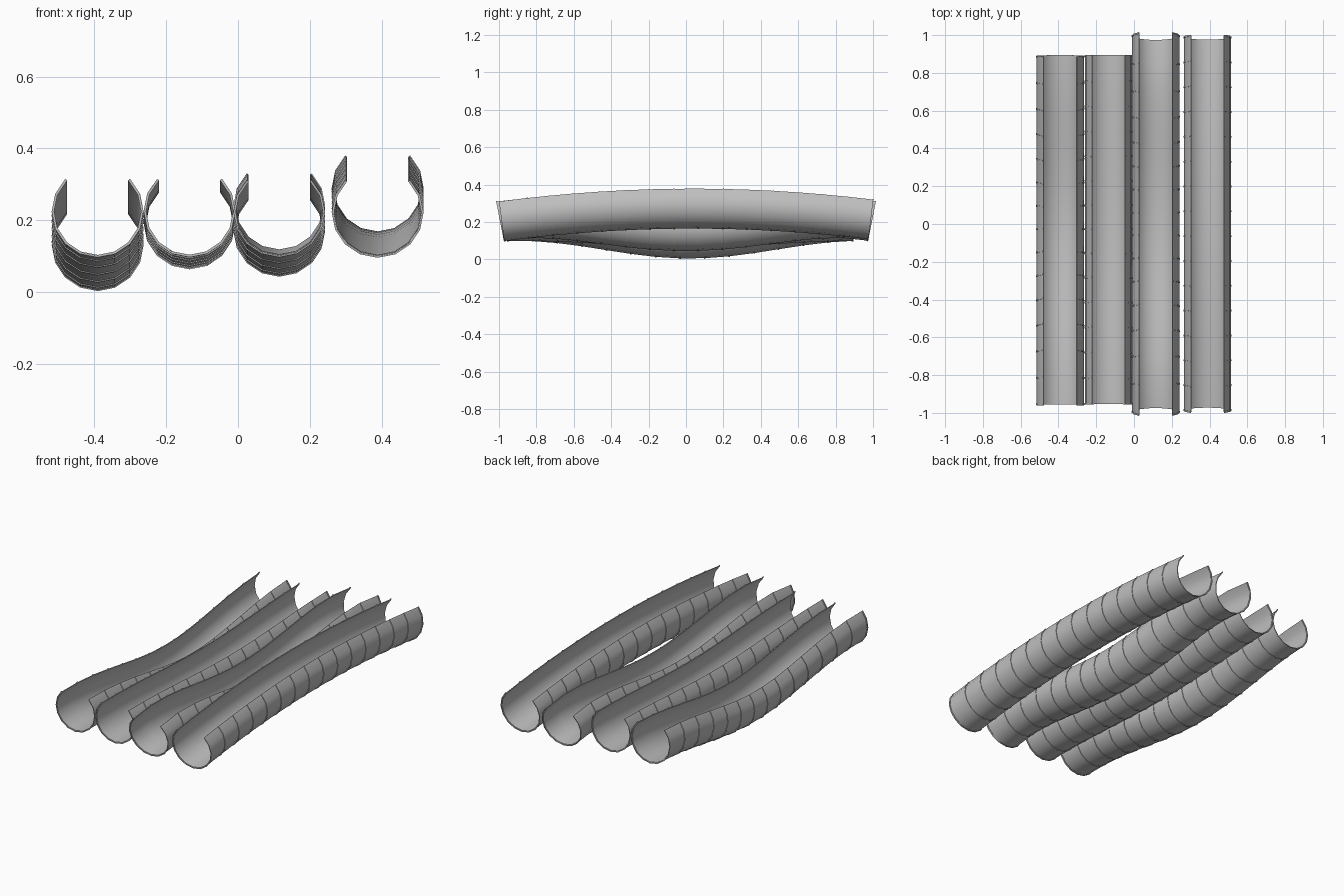
import bpy, bmesh
from math import sin, cos, pi, radians, atan

cube = bpy.data.objects.get("Cube")
if cube:
    bpy.data.objects.remove(cube, do_unlink=True)

RADIUS = 0.125     # outer radius of the trough
SIDES = 12         # facets around the three-quarter section
OPENING = 135      # degrees from the floor to each lip

grey = bpy.data.materials.new("plain grey")
grey.use_nodes = True
COLOR = (0.52, 0.52, 0.52, 1)
grey.diffuse_color = COLOR
grey.node_tree.nodes["Principled BSDF"].inputs["Base Color"].default_value = COLOR


# Floor height along each track
def deep_dip(y):
    return 0.005 + 0.0475 * (1 - cos(pi * (y - 0.02) / 0.925))


def shallow_dip(y):
    return 0.066 + 0.017 * (1 - cos(pi * (y - 0.02) / 0.925))


def double_hump(y):
    return 0.045 + 0.219 * y**2 - 0.17 * y**4


def arch(y):
    return 0.165 - 0.065 * (y - 0.04)**2


def ring(bm, x, y, floor, radius, slide=0.0):
    """Add one open section, square to the path."""
    slope = (floor(y + 0.01) - floor(y - 0.01)) / 0.02
    tilt = atan(slope)
    verts = []
    for i in range(SIDES + 1):
        a = radians(-OPENING + 2 * OPENING * i / SIDES)
        up = RADIUS - radius * cos(a)
        verts.append(bm.verts.new((x + radius * sin(a),
                                   y - up * sin(tilt) + slide * cos(tilt),
                                   floor(y) + up * cos(tilt) + slide * sin(tilt))))
    return verts


def bridge(bm, first, second):
    for i in range(SIDES):
        bm.faces.new((first[i], first[i + 1], second[i + 1], second[i]))


def finish(bm, name, thickness):
    bmesh.ops.recalc_face_normals(bm, faces=bm.faces)
    # Make the outside of the trough the front of the sheet
    bm.faces.ensure_lookup_table()
    if bm.faces[SIDES // 2].normal.z > 0:
        bmesh.ops.reverse_faces(bm, faces=bm.faces)
    mesh = bpy.data.meshes.new(name)
    bm.to_mesh(mesh)
    bm.free()
    mesh.materials.append(grey)
    obj = bpy.data.objects.new(name, mesh)
    bpy.context.collection.objects.link(obj)
    solid = obj.modifiers.new("sheet thickness", 'SOLIDIFY')
    solid.thickness = thickness
    solid.offset = -1
    bpy.ops.object.select_all(action='DESELECT')
    obj.select_set(True)
    bpy.context.view_layer.objects.active = obj
    bpy.ops.object.modifier_apply(modifier=solid.name)
    bpy.ops.object.shade_smooth_by_angle(angle=radians(35))


def track(name, x, start, end, segments, floor):
    ys = [start + (end - start) * i / segments for i in range(segments + 1)]
    # Trough shell
    bm = bmesh.new()
    rings = [ring(bm, x, y, floor, RADIUS) for y in ys]
    for first, second in zip(rings, rings[1:]):
        bridge(bm, first, second)
    finish(bm, name + "_trough", 0.004)
    # Thin raised joint around the outside at each seam
    for i, y in enumerate(ys):
        bm = bmesh.new()
        bridge(bm, ring(bm, x, y, floor, RADIUS + 0.003, -0.004),
               ring(bm, x, y, floor, RADIUS + 0.003, 0.004))
        finish(bm, f"{name}_joint_{i + 1}", 0.0045)


track("deep_dip_track", -0.391, -0.952, 0.89, 14, deep_dip)
track("shallow_dip_track", -0.135, -0.95, 0.892, 14, shallow_dip)
track("double_hump_track", 0.115, -0.97, 0.97, 15, double_hump)
track("arched_track", 0.389, -0.968, 0.972, 15, arch)
